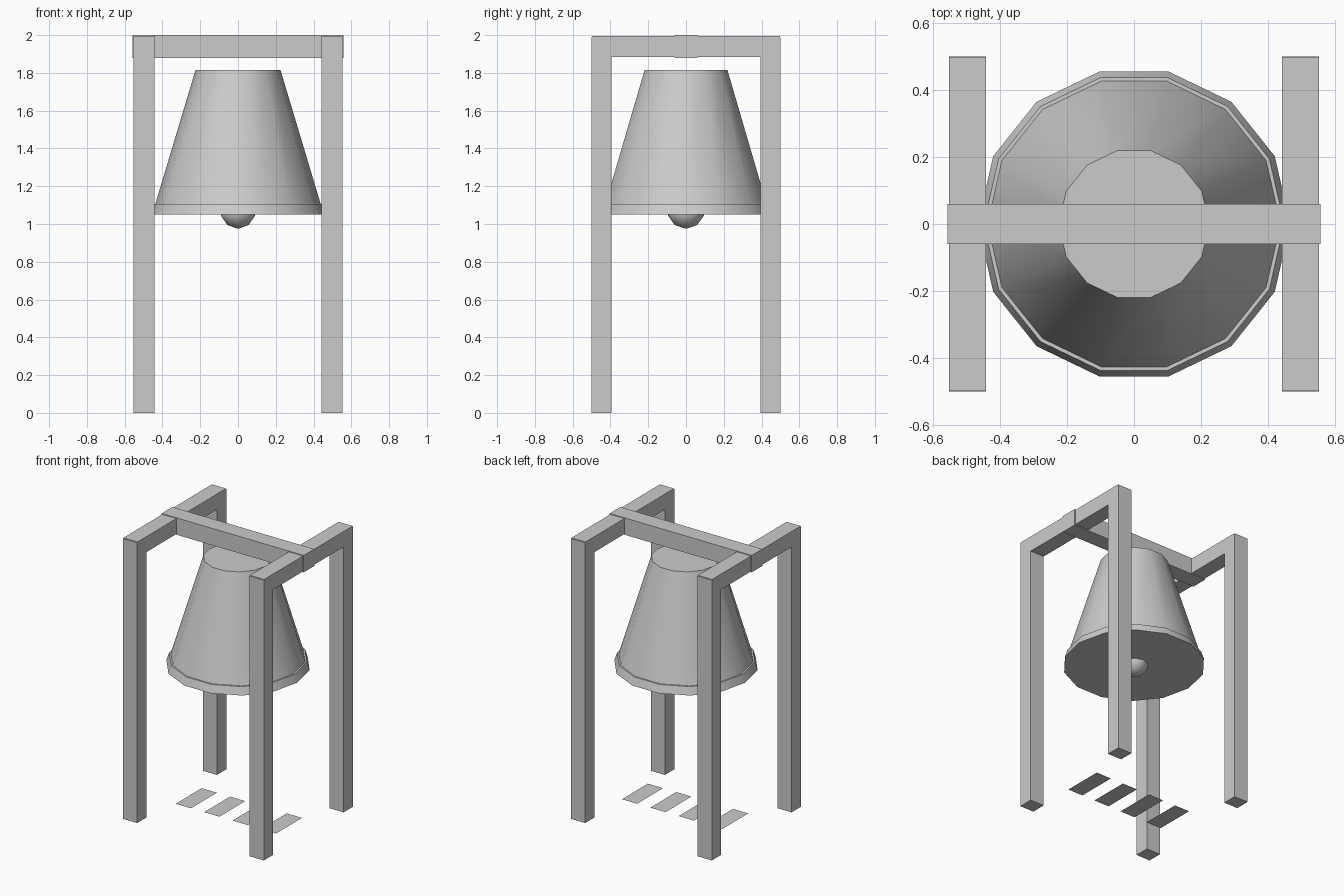
import bpy, bmesh, math

if "Cube" in bpy.data.objects:
    bpy.data.objects.remove(bpy.data.objects["Cube"])


def finish(name, bm):
    bmesh.ops.recalc_face_normals(bm, faces=bm.faces)
    me = bpy.data.meshes.new(name)
    bm.to_mesh(me)
    bm.free()
    ob = bpy.data.objects.new(name, me)
    bpy.context.collection.objects.link(ob)
    return ob


def box(name, x, y, z):
    bm = bmesh.new()
    bmesh.ops.create_cube(bm, size=1)
    for v in bm.verts:
        for i, (a, b) in enumerate((x, y, z)):
            v.co[i] = a if v.co[i] < 0 else b
    return finish(name, bm)


def lathe(name, profile, n, angle):
    """Revolve an (r, z) profile with capped ends; smooth below the given angle."""
    bm = bmesh.new()
    rings = [[bm.verts.new((r * math.cos(2 * math.pi * k / n),
                            r * math.sin(2 * math.pi * k / n), z))
              for k in range(n)] for r, z in profile]
    for a, b in zip(rings, rings[1:]):
        for k in range(n):
            j = (k + 1) % n
            bm.faces.new((a[k], a[j], b[j], b[k]))
    bm.faces.new(rings[0])
    bm.faces.new(rings[-1])
    ob = finish(name, bm)
    smooth(ob, angle)


def smooth(ob, angle):
    bpy.ops.object.select_all(action='DESELECT')
    ob.select_set(True)
    bpy.context.view_layer.objects.active = ob
    bpy.ops.object.shade_smooth_by_angle(angle=math.radians(angle))


# Two side frames: a pair of posts joined by a top beam
for s, side in ((-1, "left"), (1, "right")):
    xs = sorted((s * 0.442, s * 0.553))
    for t, end in ((-1, "front"), (1, "back")):
        box(f"{end}_{side}_post", xs, sorted((t * 0.395, t * 0.5)), (0, 1.99))
    box(f"{side}_top_beam", xs, (-0.497, 0.497), (1.885, 1.995))

# Crossbeam over the bell
box("crossbeam", (-0.558, 0.558), (-0.06, 0.06), (1.88, 2.0))

# Bell body with stepped rim
lathe("bell", [(0.467, 1.05), (0.449, 1.105), (0.438, 1.105), (0.225, 1.815)], 14, 30)

# Clapper showing below the rim
bm = bmesh.new()
bmesh.ops.create_uvsphere(bm, u_segments=10, v_segments=5, radius=0.1)
bmesh.ops.translate(bm, verts=bm.verts, vec=(0, 0, 1.075))
smooth(finish("clapper", bm), 60)

# Row of four thin floor slats
for i in range(4):
    cx = -0.31 + i * 0.223
    bm = bmesh.new()
    bm.faces.new([bm.verts.new((cx + a, b, 0.03)) for a, b in
                  ((-0.06, -0.17), (0.06, -0.17), (0.06, 0.12), (-0.06, 0.12))])
    finish(f"floor_slat_{i + 1}", bm)
